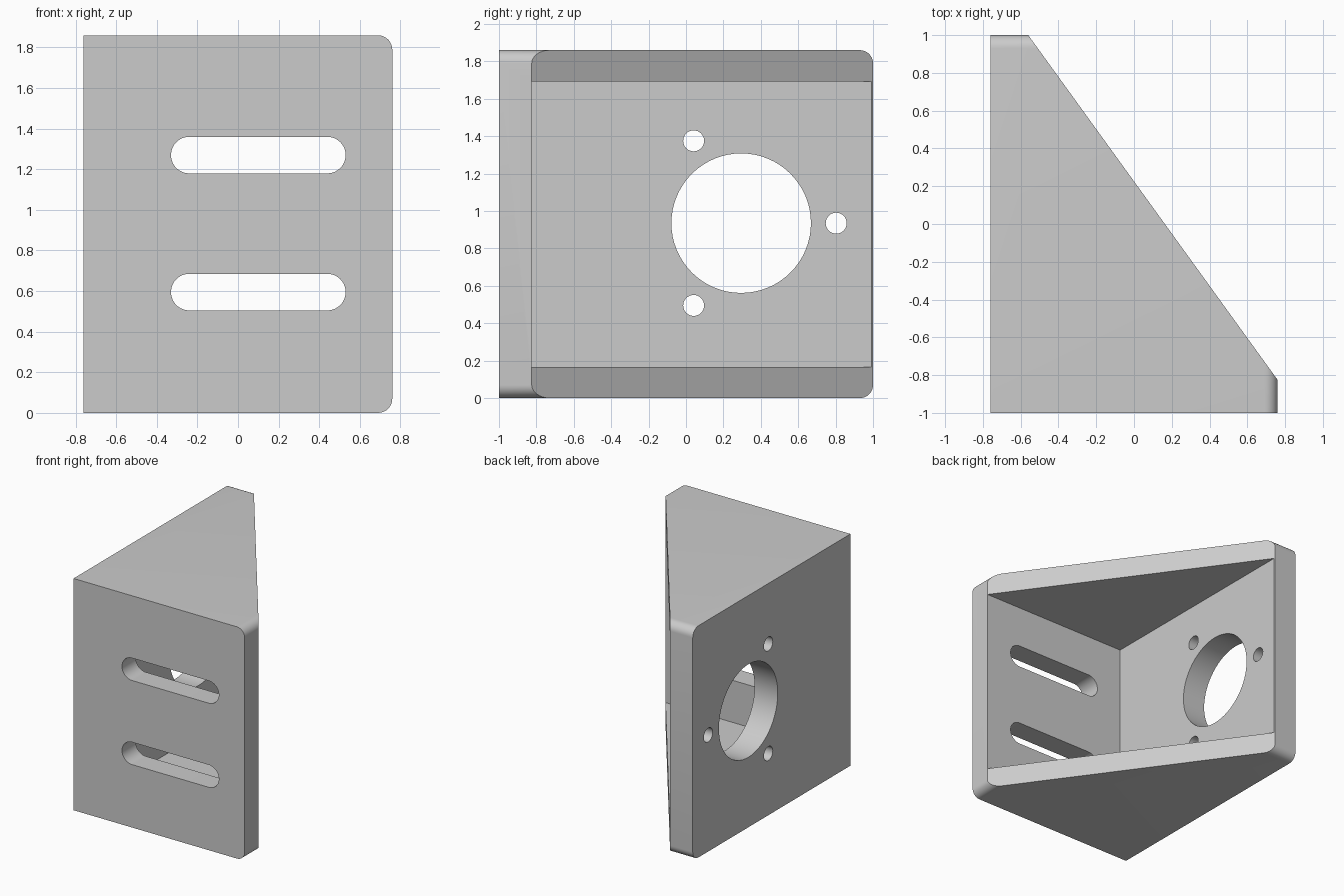
import bpy, bmesh
from math import cos, sin, pi, radians
from mathutils import Vector

if "Cube" in bpy.data.objects:
    bpy.data.objects.remove(bpy.data.objects["Cube"], do_unlink=True)

W, D, H = 0.76, 1.0, 1.86            # half width, half depth, height
FRONT_IN, SIDE_IN, GUSSET = -0.825, -0.555, 0.167
AXES = {"X": lambda a, b, t: (t, a, b),
        "Y": lambda a, b, t: (a, t, b),
        "Z": lambda a, b, t: (a, b, t)}

grey = bpy.data.materials.new("plain grey")
grey.use_nodes = True
grey.diffuse_color = (0.6, 0.6, 0.6, 1)
grey.node_tree.nodes["Principled BSDF"].inputs["Base Color"].default_value = (0.6, 0.6, 0.6, 1)


def prism(name, outline, axis, start, end, rounded=None):
    """Extrude a 2D outline along an axis, rounding the edges picked by a rule."""
    bm = bmesh.new()
    face = bm.faces.new([bm.verts.new(AXES[axis](a, b, start)) for a, b in outline])
    new = bmesh.ops.extrude_face_region(bm, geom=[face])["geom"]
    shift = Vector(AXES[axis](0, 0, end - start))
    bmesh.ops.translate(bm, vec=shift, verts=[v for v in new if isinstance(v, bmesh.types.BMVert)])
    bmesh.ops.recalc_face_normals(bm, faces=bm.faces)
    if rounded:
        edges = [e for e in bm.edges if rounded(*e.verts)]
        bmesh.ops.bevel(bm, geom=edges, offset=0.07, segments=8, profile=0.5, affect='EDGES')
    mesh = bpy.data.meshes.new(name)
    bm.to_mesh(mesh)
    bm.free()
    mesh.materials.append(grey)
    obj = bpy.data.objects.new(name, mesh)
    bpy.context.collection.objects.link(obj)
    return obj


def slot(a, b, r, half=0.0, n=32):
    """Outline of a circle, or of a long slot when half is given."""
    pts = []
    for side in (1, -1):
        base = -pi / 2 if side > 0 else pi / 2
        for i in range(n + 1 if half else n):
            t = base + pi * i / n
            pts.append((a + side * half + r * cos(t), b + r * sin(t)))
    return pts


def end_edge(p, q):
    """Horizontal edges of the two free ends."""
    level = abs(p.co.z - q.co.z) < 0.01
    return level and (min(p.co.x, q.co.x) > W - 0.01 or min(p.co.y, q.co.y) > D - 0.01)


# Solid body with a sloped back and rounded free ends
bracket = prism("angle_bracket",
                [(-W, -D), (W, -D), (W, FRONT_IN), (-0.56, D), (-W, D)],
                "Z", 0, H, end_edge)

# Pocket between the two plates and the two gussets
cutters = [prism("pocket_cutter", [(SIDE_IN, FRONT_IN), (2, FRONT_IN), (2, 2), (SIDE_IN, 2)],
                 "Z", GUSSET, H - GUSSET)]

# Adjustment slots in the front plate
for z in (0.595, 1.27):
    cutters.append(prism("slot_cutter", slot(0.10, z, 0.09, 0.34), "Y", -1.2, -0.7))

# Large bore and three screw holes in the side plate
cy, cz = 0.295, H / 2 + 0.005
cutters.append(prism("bore_cutter", slot(cy, cz, 0.373), "X", -1, -0.4))
for k in range(3):
    t = k * 2 * pi / 3
    cutters.append(prism("screw_hole_cutter",
                         slot(cy + 0.508 * cos(t), cz + 0.508 * sin(t), 0.056, n=16),
                         "X", -1, -0.4))

# Cut everything out, then remove the cutters
bpy.context.view_layer.objects.active = bracket
bracket.select_set(True)
for cutter in cutters:
    cutter.hide_render = True
    mod = bracket.modifiers.new("cut", 'BOOLEAN')
    mod.operation, mod.solver, mod.object = 'DIFFERENCE', 'EXACT', cutter
    bpy.ops.object.modifier_apply(modifier=mod.name)
    bpy.data.objects.remove(cutter, do_unlink=True)

bpy.ops.object.shade_smooth_by_angle(angle=radians(30))
